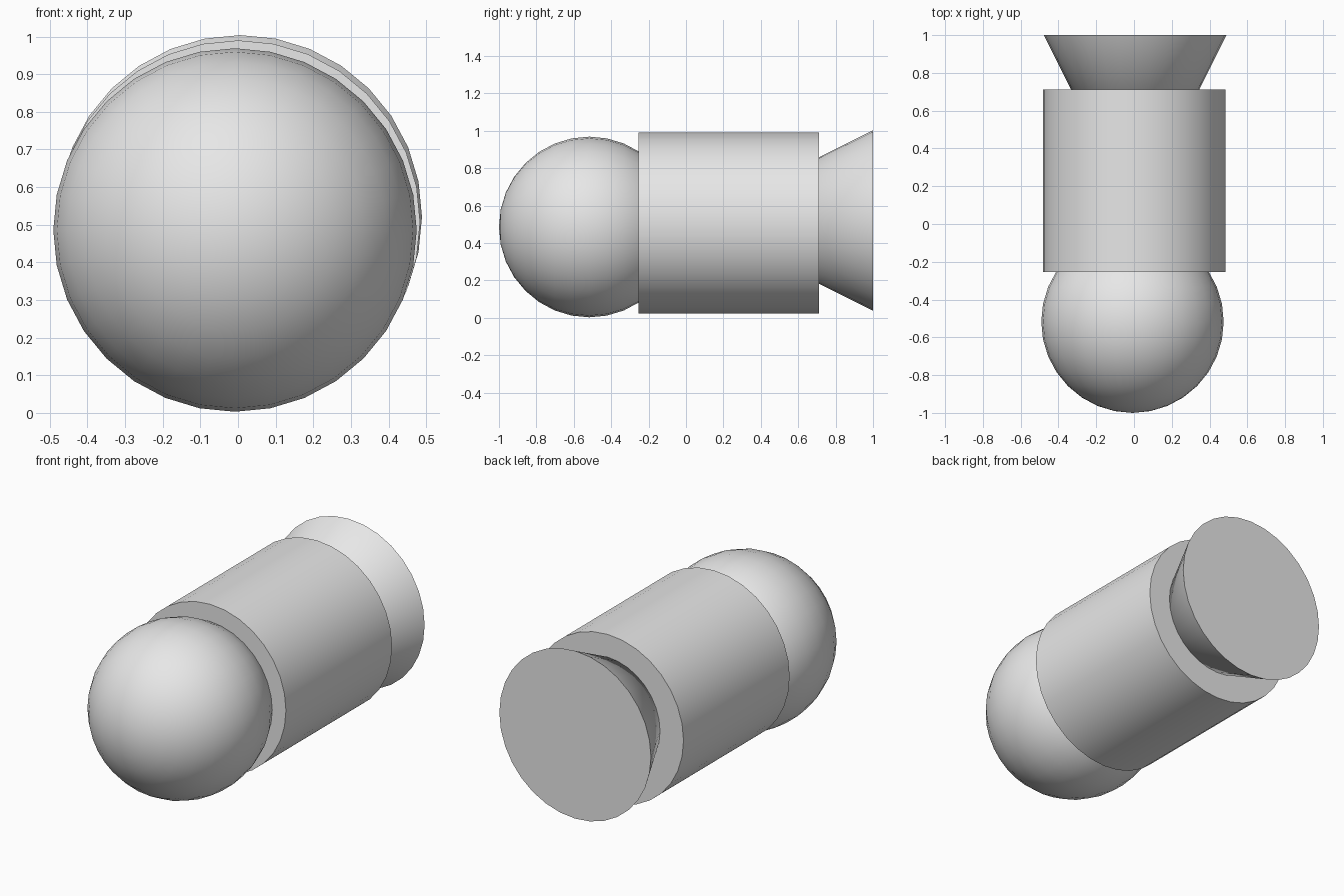
import bpy
import math

if "Cube" in bpy.data.objects:
    bpy.data.objects.remove(bpy.data.objects["Cube"])

R = 0.483                      # common radius of all three parts
TURN = (math.pi / 2, 0, 0)     # lay each part along the y axis

grey = bpy.data.materials.new("light grey")
grey.diffuse_color = (0.8, 0.8, 0.8, 1.0)
grey.use_nodes = True
grey.node_tree.nodes["Principled BSDF"].inputs["Base Color"].default_value = grey.diffuse_color


def finish(name):
    obj = bpy.context.object
    obj.name = name
    obj.data.materials.append(grey)
    bpy.ops.object.shade_smooth_by_angle(angle=math.radians(30))


# rounded front end
bpy.ops.mesh.primitive_uv_sphere_add(segments=32, ring_count=16, radius=R,
                                     location=(-0.008, -0.517, 0.486), rotation=TURN)
finish("ball_end")

# middle barrel
bpy.ops.mesh.primitive_cylinder_add(vertices=32, radius=R, depth=2 * R,
                                    location=(0.001, 0.228, 0.507), rotation=TURN)
finish("barrel")

# cone whose tip is buried in the barrel and whose base flares out at the back
bpy.ops.mesh.primitive_cone_add(vertices=32, radius1=R, radius2=0, depth=2 * R,
                                location=(0.006, 1 - R, 0.521), rotation=TURN)
finish("flared_tail")
